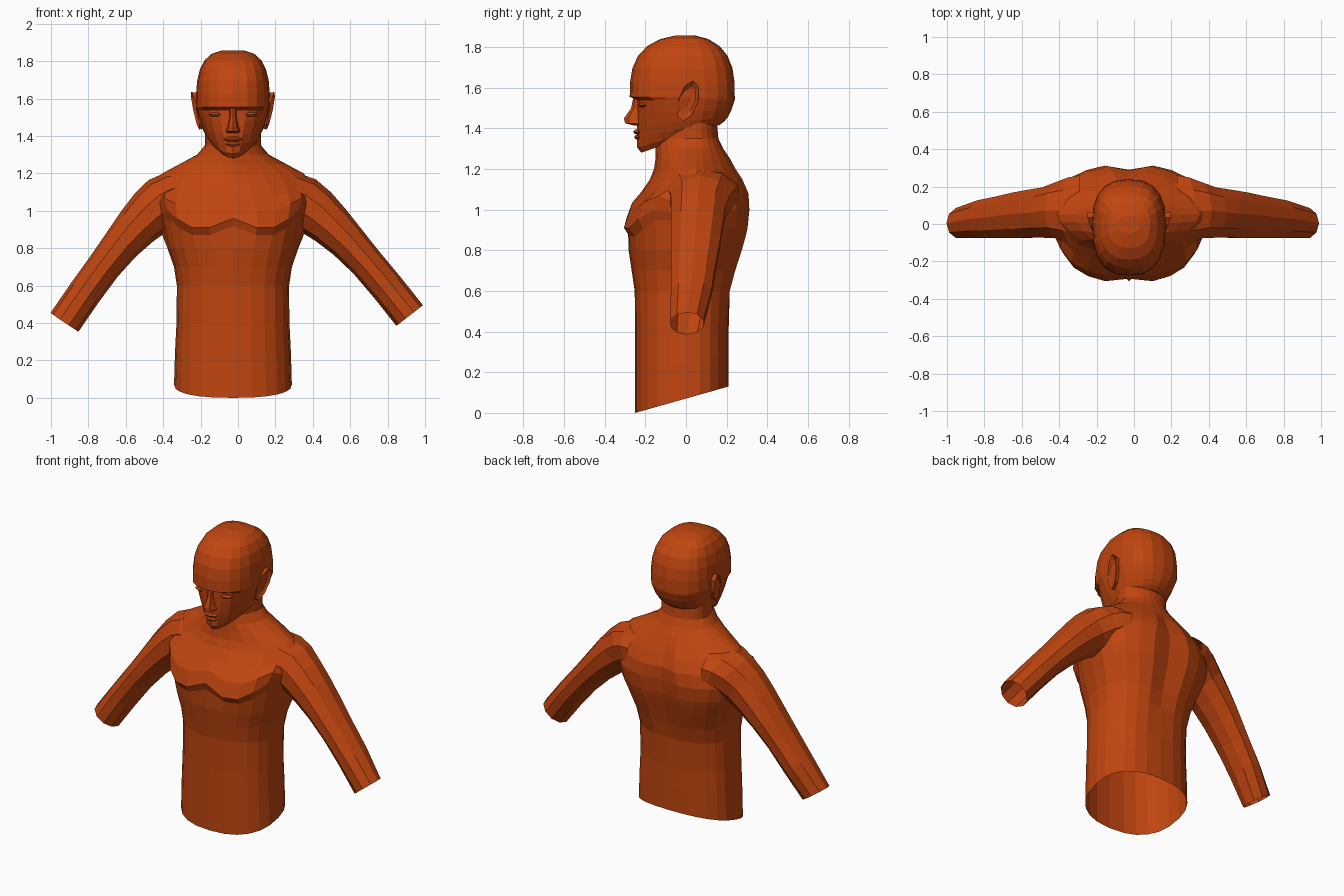
import bpy, bmesh
from math import sin, cos, pi, radians
from mathutils import Vector, Matrix

AXIS = Vector((-0.027, 0, 0))      # the body stands slightly off centre

cube = bpy.data.objects.get("Cube")
if cube:
    bpy.data.objects.remove(cube, do_unlink=True)

clay = bpy.data.materials.new("orange_clay")
clay.use_nodes = True
clay.diffuse_color = (0.53, 0.06, 0.005, 1)
clay.node_tree.nodes["Principled BSDF"].inputs["Base Color"].default_value = clay.diffuse_color


def power(value, exponent):
    return (1 if value >= 0 else -1) * abs(value) ** exponent


def ramp(value, start, end):
    """Smooth step from zero at start to one at end."""
    t = max(0, min(1, (value - start) / (end - start)))
    return t * t * (3 - 2 * t)


def section(z, half, front, back, middle=0, square=2, tilt=0, count=20):
    """Superellipse outline; tilt lifts the back edge."""
    points = []
    for i in range(count):
        angle = 2 * pi * i / count - pi / 2
        x = half * power(cos(angle), 2 / square)
        s = power(sin(angle), 2 / square)
        y = middle + s * (back - middle if s > 0 else middle - front)
        lift = tilt * (y - front) / (back - front)
        points.append(Vector((x, y, z + lift)))
    return points


def finish(name, bm):
    """Turn a bmesh into a flat-shaded object on the body axis."""
    bmesh.ops.translate(bm, verts=bm.verts, vec=AXIS)
    bmesh.ops.recalc_face_normals(bm, faces=bm.faces)
    mesh = bpy.data.meshes.new(name)
    bm.to_mesh(mesh)
    bm.free()
    mesh.materials.append(clay)
    bpy.context.collection.objects.link(bpy.data.objects.new(name, mesh))


def loft(name, rings, cap_start=False, cap_end=False):
    """Skin a list of matching rings."""
    bm = bmesh.new()
    rows = [[bm.verts.new(point) for point in ring] for ring in rings]
    for low, high in zip(rows, rows[1:]):
        for i in range(len(low)):
            bm.faces.new((low[i - 1], low[i], high[i], high[i - 1]))
    if cap_start:
        bm.faces.new(rows[0])
    if cap_end:
        bm.faces.new(rows[-1])
    finish(name, bm)


def pebble(name, centre, size):
    """Small faceted ellipsoid for lips and eyelids."""
    bm = bmesh.new()
    shape = Matrix.Translation(centre) @ Matrix.Diagonal((*size, 1))
    bmesh.ops.create_uvsphere(bm, u_segments=8, v_segments=4, radius=1, matrix=shape)
    finish(name, bm)


# Torso: waist flares to the chest, then shoulders slope in to the neck
def torso_ring(z):
    half = 0.3 + 0.12 * ramp(z, 0.6, 1.05) - 0.27 * ramp(z, 1.15, 1.35)
    half += 0.015 * (1 - ramp(z, 0, 0.5))
    front = -0.25 - 0.035 * ramp(z, 0.55, 0.85) + 0.135 * ramp(z, 0.9, 1.25)
    back = 0.21 + 0.11 * ramp(z, 0.5, 1) - 0.17 * ramp(z, 1.05, 1.4)
    middle = 0.05 * ramp(z, 0.5, 1.1)
    square = 2.4 - 0.8 * ramp(z, 0.95, 1.2) + 0.4 * ramp(z, 1.2, 1.35)
    tilt = 0.13 * (1 - ramp(z, 0, 0.5))
    ring = section(z, half, front, back, middle, square, tilt, count=24)
    for point in ring:
        muscles(point)
    return ring


def muscles(point):
    """Raise chest and shoulder blades, leaving centre grooves."""
    x, y, z = abs(point.x), point.y, point.z
    if y < 0:
        chest = ramp(z, 0.86, 0.91) * (1 - ramp(z, 0.95, 1.17))
        point.y -= 0.03 * chest * ramp(x, -0.05, 0.1) * (1 - ramp(x, 0.3, 0.42))
        # lower chest edge curves up at the breastbone and the armpits
        curve = 0.05 * (1 - ramp(x, 0, 0.1)) + 0.1 * ramp(x, 0.22, 0.38)
        band = ramp(z, 0.8, 0.87) * (1 - ramp(z, 0.91, 1.15))
        point.z += curve * band * ramp(-y, 0, 0.1)
    elif y > 0.1:
        spine = ramp(z, 0.5, 0.8) * (1 - ramp(z, 1.15, 1.25))
        point.y -= 0.03 * spine * (1 - ramp(x, 0, 0.08))


heights = [0, 0.2, 0.4, 0.6, 0.7, 0.8, 0.87, 0.91, 1, 1.08, 1.15, 1.2, 1.25, 1.3, 1.35, 1.45]
loft("torso", [torso_ring(z) for z in heights])


# Head: tapered face below the brow, rounded skull above it
def face_ring(u):
    rise = u ** 0.6
    front = -0.22 - 0.02 * ramp(u, 0, 0.1)
    return section(1.28 + 0.26 * u, 0.1 + 0.094 * rise, front, 0.14 + 0.1 * rise,
                   0.03 - 0.03 * u, 1.7 + 0.8 * u, 0.13 * (1 - u) ** 1.5)


def skull_ring(angle):
    t = sin(angle)
    width = (1 - t ** 3) ** (1 / 3)
    depth = width ** 1.4
    return section(1.555 + 0.305 * t, 0.198 * width, -0.277 * depth, 0.24 * depth, square=2.5)


loft("head", [face_ring(u) for u in (0, 0.1, 0.3, 0.5, 0.75, 1)]
     + [skull_ring(0.24 * i) for i in range(7)], cap_start=True, cap_end=True)

# Nose widens and pushes forward towards its tip
nose = [(1.55, 0.02, -0.26), (1.5, 0.02, -0.27), (1.45, 0.03, -0.305),
        (1.425, 0.04, -0.3), (1.415, 0.03, -0.26)]
loft("nose", [section(z, half, front, -0.2, -0.23, count=8) for z, half, front in nose],
     cap_start=True, cap_end=True)

pebble("upper_lip", (0, -0.235, 1.383), (0.05, 0.025, 0.014))
pebble("lower_lip", (0, -0.235, 1.357), (0.04, 0.02, 0.014))

# Arm: a tapering tube swept along a bent path from shoulder to wrist
SHOULDER, BEND, WRIST = Vector((0.26, 0, 1.08)), Vector((0.44, 0, 1.09)), Vector((0.945, 0, 0.44))


def arm_ring(t):
    upper, lower = SHOULDER.lerp(BEND, t), BEND.lerp(WRIST, t)
    centre = upper.lerp(lower, t)
    along = (lower - upper).normalized()
    half = 0.09 + 0.055 * (1 - ramp(t, 0.2, 0.8)) - 0.02 * (1 - ramp(t, 0, 0.25))
    across = Vector((-along.z, 0, along.x)) * half
    # deep shoulder blends into the chest and back, then slims to the wrist
    front = -0.13 + 0.05 * ramp(t, 0, 0.3)
    back = 0.27 - 0.08 * ramp(t, 0, 0.5) - 0.04 * ramp(t, 0.5, 0.8) - 0.06 * ramp(t, 0.8, 1)
    centre.y = (front + back) / 2
    depth = Vector((0, (back - front) / 2, 0))
    turns = [2 * pi * i / 10 for i in range(10)]
    return [centre + across * cos(a) + depth * sin(a) for a in turns]


# Ear: a leaning oval that flares outward at its top and back edge
def ear_ring(side, out, size):
    ring = []
    for i in range(8):
        angle = 2 * pi * i / 8
        up = 0.1 * size * sin(angle)
        y = 0.01 + 0.05 * size * cos(angle) + 0.25 * up
        ring.append(Vector((side * (0.14 + out * (0.6 + 1.6 * up + 2 * y)), y, 1.535 + up)))
    return ring


# The right arm hangs a little lower than the left
for side, word, drop in ((1, "left", 0), (-1, "right", 4)):
    pivot = Matrix.Translation((0.4, 0, 1.05))
    pose = pivot @ Matrix.Rotation(radians(drop), 4, 'Y') @ pivot.inverted()
    pose = Matrix.Diagonal((side, 1, 1, 1)) @ pose
    loft(word + "_arm", [[pose @ point for point in arm_ring(i / 8)] for i in range(9)])
    loft(word + "_ear", [ear_ring(side, 0, 0.9), ear_ring(side, 0.1, 1),
                         ear_ring(side, 0.08, 0.7)], cap_end=True)
    pebble(word + "_eyelid", (side * 0.08, -0.205, 1.515), (0.05, 0.03, 0.014))
